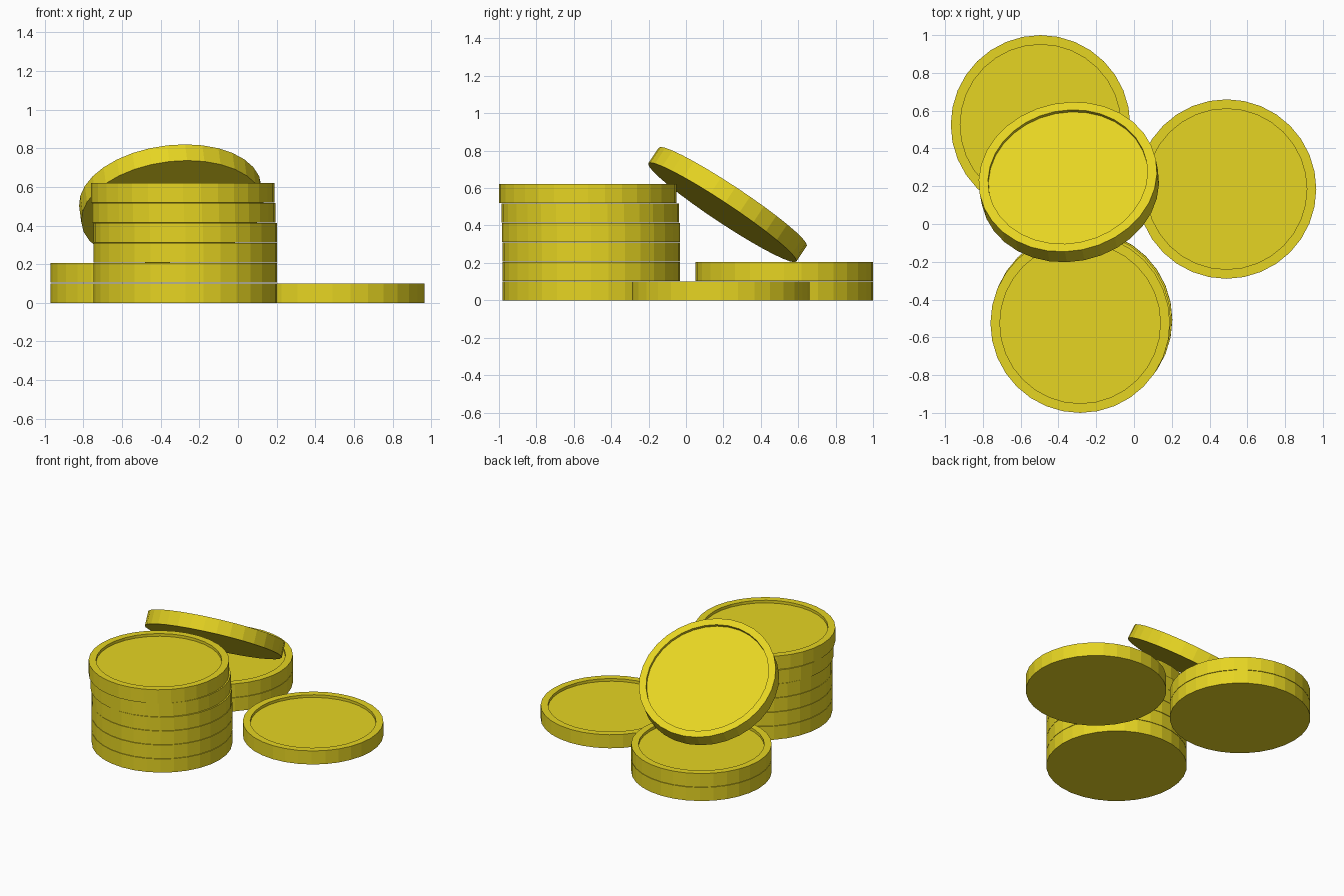
import bpy
import math
from mathutils import Matrix, Vector

if "Cube" in bpy.data.objects:
    bpy.data.objects.remove(bpy.data.objects["Cube"])

SIDES = 32
R, RIM, H, RECESS = 0.475, 0.425, 0.101, 0.02
PITCH = 0.104

gold = bpy.data.materials.new("gold")
gold.diffuse_color = (0.79, 0.66, 0.016, 1)
gold.use_nodes = True
gold.node_tree.nodes["Principled BSDF"].inputs["Base Color"].default_value = gold.diffuse_color


def coin_mesh():
    # Lathed profile: flat base, outer wall, raised rim, recessed top face
    profile = [(R, 0), (R, H), (RIM, H), (RIM, H - RECESS)]
    n = SIDES
    verts = [(r * math.sin(2 * math.pi * i / n), r * math.cos(2 * math.pi * i / n), z)
             for r, z in profile for i in range(n)]
    faces = [tuple(range(n)), tuple(range(4 * n - 1, 3 * n - 1, -1))]
    for k in range(3):
        for i in range(n):
            j = (i + 1) % n
            faces.append((k * n + j, k * n + i, (k + 1) * n + i, (k + 1) * n + j))
    mesh = bpy.data.meshes.new("coin")
    mesh.from_pydata(verts, [], faces)
    mesh.materials.append(gold)
    mesh.update()
    return mesh


mesh = coin_mesh()


def coin(name, matrix):
    ob = bpy.data.objects.new(name, mesh)
    ob.matrix_world = matrix
    bpy.context.collection.objects.link(ob)
    return ob


# Tall front stack, drifting slightly toward the top
tall = [(-0.272, -0.507), (-0.272, -0.507), (-0.272, -0.507),
        (-0.273, -0.508), (-0.28, -0.512), (-0.285, -0.525)]
for i, (x, y) in enumerate(tall):
    coin(f"tall_stack_coin_{i + 1}", Matrix.Translation((x, y, i * PITCH)))

# Short back stack
for i in range(2):
    coin(f"short_stack_coin_{i + 1}", Matrix.Translation((-0.495, 0.525, i * PITCH)))

# Single coin lying flat
coin("flat_coin", Matrix.Translation((0.49, 0.185, 0)))

# Coin leaning between the two stacks
normal = Vector((-0.11, 0.55, 0.828)).normalized()
tilt = Vector((0, 0, 1)).rotation_difference(normal).to_matrix().to_4x4()
coin("leaning_coin", Matrix.Translation((-0.345, 0.222, 0.512)) @ tilt
     @ Matrix.Translation((0, 0, -H / 2)))
